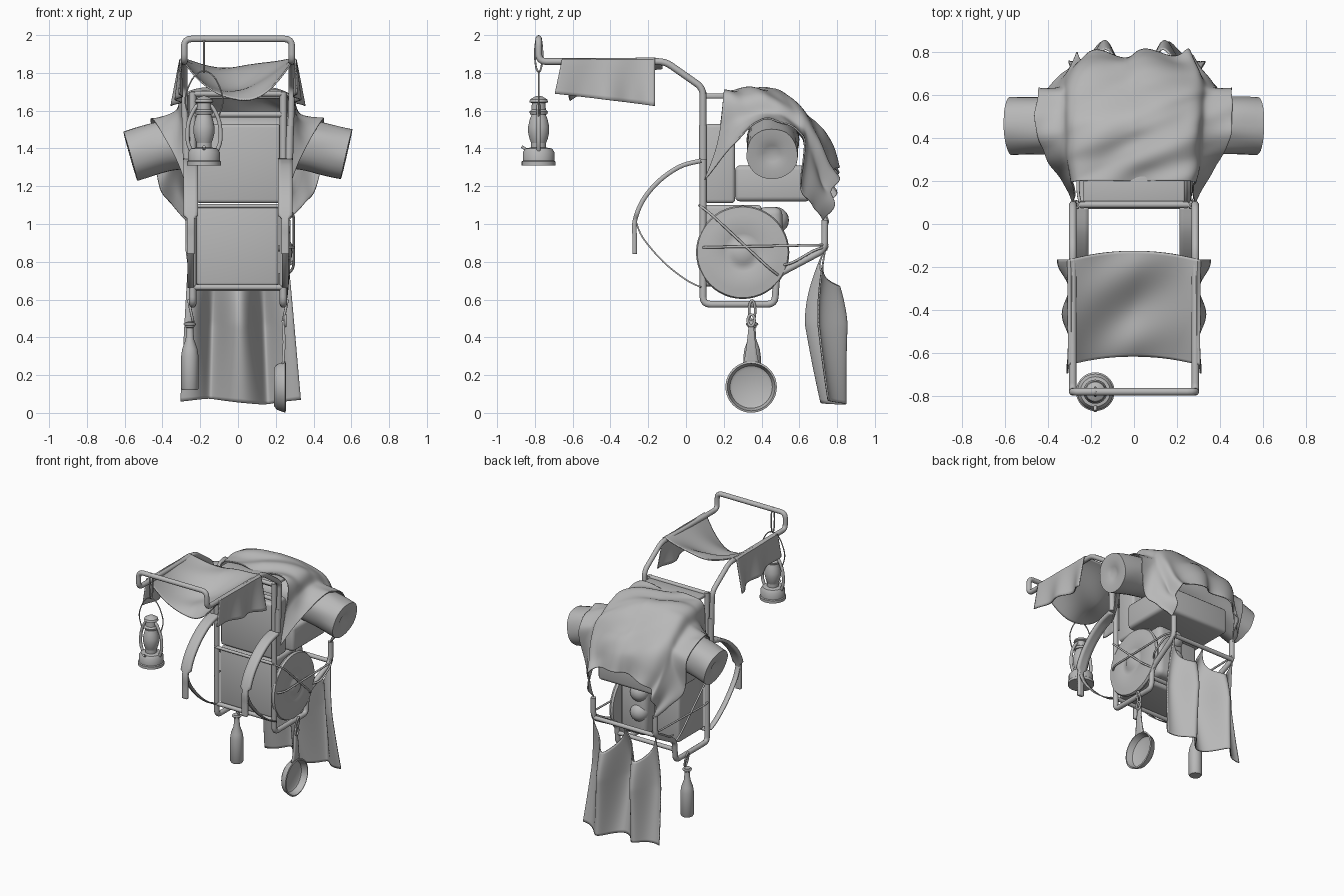
import bpy, bmesh, math
from math import sin, cos, pi
from mathutils import Vector, Matrix, noise

if "Cube" in bpy.data.objects:
    bpy.data.objects.remove(bpy.data.objects["Cube"])

grey = bpy.data.materials.new("plain_grey")
grey.use_nodes = True
grey.diffuse_color = (0.48, 0.48, 0.48, 1)
grey.node_tree.nodes["Principled BSDF"].inputs["Base Color"].default_value = (0.48, 0.48, 0.48, 1)


def finish(name, mesh, angle=40):
    mesh.name = name
    mesh.materials.clear()
    mesh.materials.append(grey)
    mesh.shade_smooth()
    mesh.set_sharp_from_angle(angle=math.radians(angle))
    ob = bpy.data.objects.new(name, mesh)
    bpy.context.scene.collection.objects.link(ob)
    return ob


def surface(name, fn, nu, nv, thick=0):
    """Sheet from fn(u, v), u and v in 0..1."""
    bm = bmesh.new()
    g = [[bm.verts.new(fn(i / nu, j / nv)) for j in range(nv + 1)] for i in range(nu + 1)]
    for i in range(nu):
        for j in range(nv):
            bm.faces.new((g[i][j], g[i + 1][j], g[i + 1][j + 1], g[i][j + 1]))
    bmesh.ops.remove_doubles(bm, verts=bm.verts, dist=1e-5)
    bmesh.ops.recalc_face_normals(bm, faces=bm.faces)
    mesh = bpy.data.meshes.new(name)
    bm.to_mesh(mesh)
    bm.free()
    ob = finish(name, mesh)
    if thick:
        mod = ob.modifiers.new("thickness", "SOLIDIFY")
        mod.thickness, mod.offset = thick, 0
    return ob


def lathe(name, profile, place, sides=32):
    """Profile of (radius, height) turned about local z."""
    n = len(profile) - 1

    def fn(u, v):
        r, h = profile[round(v * n)]
        return place @ Vector((r * cos(2 * pi * u), r * sin(2 * pi * u), h))
    return surface(name, fn, sides, n)


def box(name, lo, hi, bevel=0.02):
    lo, hi = Vector(lo), Vector(hi)
    bm = bmesh.new()
    size = Matrix.Diagonal((*(hi - lo), 1))
    bmesh.ops.create_cube(bm, size=1, matrix=Matrix.Translation((lo + hi) / 2) @ size)
    bmesh.ops.bevel(bm, geom=bm.edges[:], offset=bevel, segments=3, profile=0.5, affect='EDGES')
    mesh = bpy.data.meshes.new(name)
    bm.to_mesh(mesh)
    bm.free()
    return finish(name, mesh)


def spline(pts, t):
    """Smooth interpolation through points, t in 0..1."""
    f = t * (len(pts) - 1)
    i = min(int(f), len(pts) - 2)
    f -= i
    p = [Vector(pts[max(0, min(k, len(pts) - 1))]) for k in range(i - 1, i + 3)]
    return p[1] + 0.5 * f * (p[2] - p[0] + f * (2 * p[0] - 5 * p[1] + 4 * p[2] - p[3]
                                               + f * (3 * (p[1] - p[2]) + p[3] - p[0])))


def tube(name, pts, r=0.019, fillet=0.04, smooth=0, closed=False):
    pts = [Vector(p) for p in pts]
    if smooth:
        path = [spline(pts, k / smooth) for k in range(smooth + 1)]
    elif fillet and not closed:
        path = [pts[0]]
        for a, b, c in zip(pts, pts[1:], pts[2:]):
            s = b + (a - b).normalized() * min(fillet, (a - b).length / 2)
            e = b + (c - b).normalized() * min(fillet, (c - b).length / 2)
            path += [s.lerp(b, k / 4).lerp(b.lerp(e, k / 4), k / 4) for k in range(5)]
        path.append(pts[-1])
    else:
        path = pts
    cu = bpy.data.curves.new(name, 'CURVE')
    cu.dimensions, cu.bevel_depth, cu.bevel_resolution, cu.use_fill_caps = '3D', r, 3, True
    sp = cu.splines.new('POLY')
    sp.points.add(len(path) - 1)
    for q, p in zip(sp.points, path):
        q.co = (*p, 1)
    sp.use_cyclic_u = closed
    tmp = bpy.data.objects.new(name, cu)
    mesh = bpy.data.meshes.new_from_object(tmp)
    bpy.data.objects.remove(tmp)
    return finish(name, mesh, 50)


def ring(name, centre, ax, ay, r):
    c, a, b = Vector(centre), Vector(ax), Vector(ay)
    return tube(name, [c + a * cos(k * pi / 12) + b * sin(k * pi / 12) for k in range(24)], r, closed=True)


def at(x, y, z):
    return Matrix.Translation((x, y, z))


# carrying frame and canopy rails
RAIL = [(0.275, 0.09, 1.36), (0.285, 0.09, 1.72), (0.285, -0.11, 1.86), (0.285, -0.78, 1.86), (0.285, -0.78, 1.98)]
for s, side in ((1, "left"), (-1, "right")):
    X = 0.24 * s
    tube(side + "_frame_rail", [(X, 0.09, 1.7), (X, 0.09, 0.575), (X, 0.47, 0.575), (X, 0.48, 0.73),
                                (X * 1.08, 0.735, 0.865), (X * 1.08, 0.735, 1.02)])
    tube(side + "_rail_clamp", [(0.27 * s, 0.09, 1.34), (0.275 * s, 0.09, 1.52)], 0.022)
tube("canopy_rail", [(-x, y, z) for x, y, z in RAIL] + RAIL[::-1], 0.018)
for k, (y, z) in enumerate([(0.09, 1.69), (0.09, 1.58), (0.08, 1.095), (0.09, 0.665), (0.475, 0.66), (0.735, 0.87)]):
    tube("cross_bar_%d" % k, [(-0.25, y, z), (0.25, y, z)], 0.011 if z == 1.095 else 0.016)

# packed luggage
box("top_board", (-0.235, 0.09, 1.665), (0.235, 0.24, 1.69), 0.008)
box("upper_case", (-0.22, 0.1, 1.11), (0.225, 0.26, 1.53))
box("lower_case", (-0.22, 0.09, 0.67), (0.215, 0.4, 1.1))
box("rear_pouch", (-0.02, 0.38, 0.7), (0.2, 0.51, 1.09), 0.04)
box("wide_case", (-0.28, 0.26, 1.12), (0.28, 0.66, 1.31), 0.025)
for k, z in enumerate((0.87, 1.02)):
    lathe("round_flask_%d" % k, [(0.07 * sin(t * pi / 10), -0.07 * cos(t * pi / 10)) for t in range(11)],
          at(0.05, 0.475, z), 24)
lathe("round_lid", [(0, -0.03), (0.24, -0.03), (0.247, -0.015), (0.24, 0), (0.2, 0.004), (0.11, 0.012), (0.1, 0.007),
                    (0.065, 0.01), (0.05, 0.02), (0, 0.026)],
      at(0.262, 0.3, 0.85) @ Matrix.Rotation(pi / 2, 4, 'Y'), 48)

# bed roll, drooping at both ends
ROLL = [(-0.57, 0.455, 1.36), (-0.35, 0.46, 1.42), (0, 0.46, 1.45), (0.35, 0.46, 1.42), (0.575, 0.455, 1.37)]


def roll(u, v):
    e = abs(2 * v - 1)
    t = min(1, max(0, (v - 0.06) / 0.88))
    p = spline(ROLL, t)
    d = (spline(ROLL, min(1, t + 0.01)) - spline(ROLL, max(0, t - 0.01))).normalized()
    around = Vector((3 * p.x, cos(2 * pi * u), sin(2 * pi * u)))
    r = 0.136 * (1 + 0.05 * noise.noise(around * 1.7)) * min(1, (1 - e) / 0.12)
    if e > 0.94:
        p -= d * math.copysign(0.03 * (e - 0.94) / 0.06, v - 0.5)
    side = d.cross(Vector((0, 0, 1))).normalized()
    return p + side * r * cos(2 * pi * u) + side.cross(d) * r * sin(2 * pi * u)


surface("bed_roll", roll, 32, 50)

# cover thrown over the load: centre, shoulder, side and hem of each row
COVER = [
    [(0, .2, 1.68), (.26, .2, 1.67), (.28, .17, 1.45), (.28, .1, 1.22)],
    [(0, .3, 1.69), (.265, .29, 1.67), (.31, .26, 1.54), (.35, .22, 1.38)],
    [(0, .44, 1.71), (.265, .43, 1.68), (.33, .43, 1.58), (.45, .42, 1.545)],
    [(0, .58, 1.62), (.265, .57, 1.61), (.34, .6, 1.5), (.45, .62, 1.45)],
    [(0, .69, 1.52), (.265, .67, 1.5), (.33, .65, 1.36), (.42, .61, 1.2)],
    [(0, .76, 1.42), (.26, .75, 1.38), (.3, .72, 1.23), (.35, .68, 1.1)],
    [(0, .78, 1.28), (.22, .79, 1.25), (.27, .78, 1.14), (.26, .74, 1.0)]]


def cover(u, v):
    w = 2 * u - 1
    p = spline([spline(row, abs(w)) for row in COVER], v)
    p.x = math.copysign(p.x, w)
    crease = noise.noise((p.x * 3 + p.y * 3, p.y * 9 - p.x * 4, p.z * 4))
    back = max(0, v - 0.6)
    return p + Vector((0.02 * w, 0.05 * back, 0.03)) * crease + Vector((0, 0.05 * back * sin(18 * w), 0.008))


surface("load_cover", cover, 72, 60, 0.008)


# sagging canopy with side flaps
def canopy(u, v):
    w = 2 * u - 1
    a, s = abs(w), math.copysign(1, w)
    y = -0.165 - 0.49 * v
    if a < 0.7:
        f = a / 0.7
        z = 1.88 - (0.05 + 0.18 * v) * (1 - f * f) + 0.02 * sin(9 * v + 4 * w) * (1 - f)
        return Vector((s * 0.3 * f, y + 0.04 * (1 - f * f), z))
    k = (a - 0.7) / 0.3
    wave = cos(13 * (v - 0.03)) * (1 - 0.6 * v)
    return Vector((s * (0.305 + k * (0.025 - 0.03 * v + 0.025 * wave)), y - 0.04 * k * v * v,
                   1.88 - k * (0.255 - 0.065 * v)))


surface("canopy_cloth", canopy, 70, 40, 0.008)


# blanket tied to the rear bar at three points
def blanket(u, v):
    w = 2 * u - 1
    tie = abs(sin(2 * pi * u)) ** 0.7
    top = 0.87 - 0.2 * tie
    z = top + (0.06 + 0.015 * sin(7 * u) - top) * v
    drop = (0.88 - z) / 0.82
    swing = sin(min(1, drop * 1.9) * pi / 2) * (1 - 0.4 * max(0, drop - 0.5) / 0.5)
    y = 0.74 + 0.045 * drop ** 2 - 0.118 * cos(4 * pi * u) * swing * (1 - 0.6 * w * w)
    return Vector((w * (0.26 + 0.055 * drop) + 0.01 * drop + 0.02 * sin(13 * u) * drop, y, z))


surface("hanging_blanket", blanket, 72, 36, 0.008)

# shoulder straps
STRAP = [(0.08, 1.335), (-0.03, 1.305), (-0.14, 1.23), (-0.225, 1.13), (-0.27, 1.02), (-0.272, 0.93), (-0.272, 0.84)]
for s, side in ((1, "left"), (-1, "right")):
    def strap(u, v, s=s):
        y, z = spline(STRAP, v)
        half = 0.038 if v < 0.65 else 0.02
        return Vector((s * 0.25 + (2 * u - 1) * half, y, z))
    surface(side + "_shoulder_strap", strap, 4, 40, 0.024)

    def lower_strap(u, v, s=s):
        y, z = spline([(-0.27, 1.03), (-0.23, 0.93), (-0.12, 0.8), (0, 0.705), (0.08, 0.665)], v)
        return Vector((s * 0.25 + (2 * u - 1) * 0.018, y, z))
    surface(side + "_lower_strap", lower_strap, 2, 24, 0.008)
    # lashing ropes
    X = 0.295 if s > 0 else -0.26
    for k, ends in enumerate((((0.07, 1.1), (0.5, 0.72)), ((0.07, 0.875), (0.75, 0.89)), ((0.5, 0.78), (0.75, 0.88)))):
        (y, z), (b, c) = ends
        tube("%s_rope_%d" % (side, k), [(s * 0.24, y, z), (X, y + 0.06, z + (c - z) * 0.12),
                                       (X, b - 0.06, c + (z - c) * 0.12), (s * 0.25, b, c)], 0.007)
    # hanging loops below the frame
    ring(side + "_hanging_loop", (s * 0.25, 0.35, 0.54), (0, 0.016, 0), (0.012 * s, 0, 0.055), 0.007)

# frying pan
PX, PY, PZ = 0.25, 0.345, 0.137
lathe("pan_bowl", [(0, -0.06), (0.1, -0.06), (0.12, -0.045), (0.136, 0), (0.126, 0.003), (0.112, -0.04), (0.098, -0.048),
                   (0, -0.048)], at(PX, PY, PZ) @ Matrix.Rotation(pi / 2, 4, 'Y'), 40)
surface("pan_handle", lambda u, v: Vector((PX - 0.012 + 0.006 * sin(pi * v),
                                           PY + (2 * u - 1) * (0.045 - 0.034 * v ** 0.6), 0.26 + 0.23 * v)), 4, 12, 0.014)
ring("pan_hanger", (PX, PY, 0.49), (0, 0.018, 0), (0, 0, 0.03), 0.007)

# bottle
lathe("bottle", [(0, 0.12), (0.04, 0.12), (0.046, 0.13), (0.046, 0.3), (0.04, 0.34), (0.022, 0.39), (0.018, 0.45),
                 (0.024, 0.455), (0.024, 0.48), (0, 0.485)], at(-0.255, 0.35, 0))
ring("bottle_cord", (-0.255, 0.35, 0.47), (0.026, 0, 0), (0, 0.026, 0), 0.007)

# lantern
LX, LY = -0.18, -0.78
place = at(LX, LY, 0)
lathe("lantern_base", [(0, 1.31), (0.09, 1.31), (0.09, 1.33), (0.084, 1.335), (0.084, 1.38), (0.07, 1.4), (0.04, 1.405),
                       (0.04, 1.43), (0, 1.435)], place)
lathe("lantern_glass", [(0.036, 1.42), (0.048, 1.45), (0.056, 1.485), (0.056, 1.515), (0.048, 1.55), (0.036, 1.585)], place)
lathe("lantern_cap", [(0, 1.575), (0.045, 1.58), (0.05, 1.595), (0.038, 1.605), (0.036, 1.64), (0.05, 1.645),
                      (0.045, 1.66), (0.02, 1.675), (0, 1.68)], place)
for s, side in ((1, "left"), (-1, "right")):
    tube(side + "_lantern_arm", [(LX + s * x, LY, z) for x, z in
                                 ((0.07, 1.39), (0.09, 1.44), (0.085, 1.54), (0.045, 1.625), (0.02, 1.63))], 0.011)
tube("lantern_bail", [(LX - 0.075, LY, 1.56), (LX - 0.1, LY, 1.66), (LX - 0.06, LY, 1.77), (LX, LY, 1.81),
                      (LX + 0.06, LY, 1.77), (LX + 0.1, LY, 1.66), (LX + 0.075, LY, 1.56)], 0.004, smooth=30)
ring("lantern_hook", (LX, LY, 1.9), (0, 0.02, 0), (0, 0, 0.096), 0.005)
tube("lantern_knob", [(LX, LY - 0.06, 1.39), (LX, LY - 0.09, 1.41)], 0.008)
